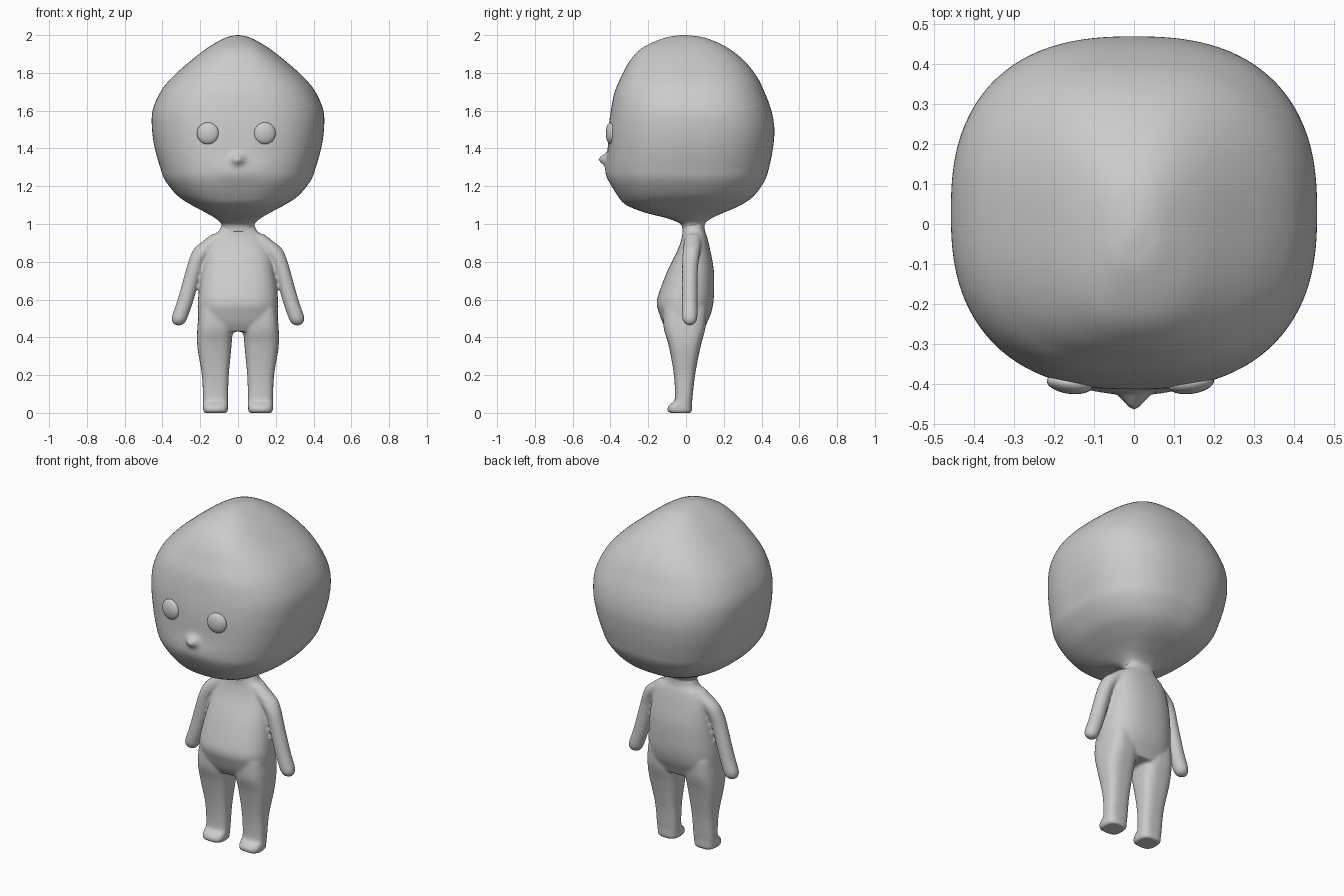
import bpy, bmesh, math

if "Cube" in bpy.data.objects:
    bpy.data.objects.remove(bpy.data.objects["Cube"])

grey = bpy.data.materials.new("plain grey")
grey.diffuse_color = (0.6, 0.6, 0.6, 1)
grey.use_nodes = True
grey.node_tree.nodes["Principled BSDF"].inputs["Base Color"].default_value = grey.diffuse_color


def catmull(rows, sub):
    """Smoothly interpolate a list of equal-length tuples."""
    out = []
    for i in range(len(rows) - 1):
        p0, p1 = rows[max(i - 1, 0)], rows[i]
        p2, p3 = rows[i + 1], rows[min(i + 2, len(rows) - 1)]
        for k in range(sub):
            t = k / sub
            out.append([0.5 * (2 * b + (c - a) * t + (2 * a - 5 * b + 4 * c - d) * t * t
                               + (3 * b - a - 3 * c + d) * t ** 3)
                        for a, b, c, d in zip(p0, p1, p2, p3)])
    return out + [list(rows[-1])]


def loft(bm, rows, power, segs, sub, side=1):
    """Stack rounded-square sections: (z, centre x, half width, front y, back y)."""
    rings = []
    for z, cx, hx, yf, yb in catmull(rows, sub):
        ring = []
        for i in range(segs):
            a = 2 * math.pi * i / segs
            c, s = math.cos(a), math.sin(a)
            r = (abs(c) ** power + abs(s) ** power) ** (-1 / power)
            ring.append(bm.verts.new((side * (cx + hx * r * c),
                                      (yf + yb) / 2 + (yb - yf) / 2 * r * s, z)))
        rings.append(ring)
    for a, b in zip(rings, rings[1:]):
        for i in range(segs):
            j = (i + 1) % segs
            bm.faces.new((a[i], a[j], b[j], b[i]))
    bm.faces.new(rings[0][::-1])
    bm.faces.new(rings[-1])


def finish(bm, name):
    bmesh.ops.recalc_face_normals(bm, faces=bm.faces)
    for f in bm.faces:
        f.smooth = True
    me = bpy.data.meshes.new(name)
    bm.to_mesh(me)
    bm.free()
    me.materials.append(grey)
    ob = bpy.data.objects.new(name, me)
    bpy.context.collection.objects.link(ob)
    return ob


# Head with neck; nose and muzzle are pushed out of the face
head = [(.96, 0, .085, -.018, .10), (1.0, 0, .088, -.03, .10), (1.03, 0, .12, -.10, .135),
        (1.06, 0, .17, -.215, .20), (1.10, 0, .245, -.315, .29), (1.15, 0, .32, -.362, .36),
        (1.23, 0, .385, -.405, .417), (1.30, 0, .412, -.416, .44), (1.4, 0, .44, -.414, .46),
        (1.5, 0, .455, -.41, .468), (1.6, 0, .452, -.398, .452), (1.7, 0, .41, -.377, .415),
        (1.78, 0, .345, -.343, .375), (1.86, 0, .255, -.30, .312), (1.93, 0, .165, -.235, .225),
        (1.98, 0, .08, -.13, .12), (1.996, 0, .03, -.06, .04), (2.0, 0, .002, -.017, -.013)]
bm = bmesh.new()
loft(bm, head, 2.5, 192, 7)
for v in bm.verts:
    if v.co.y < -.2:
        x, z = v.co.x, v.co.z
        v.co.y -= .043 * math.exp(-(x / .032) ** 2 - ((z - 1.343) / .026) ** 2)
        v.co.y -= .012 * math.exp(-(x / .13) ** 2 - ((z - 1.28) / .06) ** 2)
finish(bm, "head")

# Body: torso, legs and arms fused into one soft skin
torso = [(.43, 0, .19, -.095, .09), (.47, 0, .207, -.12, .108), (.52, 0, .212, -.14, .13),
         (.58, 0, .213, -.155, .144), (.65, 0, .206, -.138, .149), (.757, 0, .19, -.096, .147),
         (.863, 0, .168, -.044, .128), (.93, 0, .14, -.022, .112), (.965, 0, .10, -.018, .10),
         (1.01, 0, .082, -.014, .097)]
leg = [(0, .119, .058, -.085, .026), (.008, .119, .064, -.096, .031), (.03, .119, .066, -.097, .032),
       (.05, .119, .066, -.078, .032), (.075, .119, .066, -.059, .034), (.2, .12, .071, -.064, .048),
       (.35, .125, .09, -.09, .077), (.45, .122, .093, -.118, .103), (.55, .12, .085, -.12, .11)]
arm = [(.463, .315, .006, .015, .025), (.47, .314, .026, -.003, .043), (.488, .312, .038, -.016, .056),
       (.515, .306, .043, -.021, .061), (.6, .277, .043, -.021, .061), (.757, .234, .042, -.021, .063),
       (.82, .211, .045, -.02, .07), (.87, .172, .06, -.015, .078), (.91, .13, .055, -.01, .08),
       (.945, .10, .04, 0, .075)]
bm = bmesh.new()
loft(bm, torso, 2.4, 64, 5)
for side in (-1, 1):
    loft(bm, leg, 3, 40, 5, side)
    loft(bm, arm, 2, 32, 5, side)
body = finish(bm, "body")
fuse = body.modifiers.new("fuse", 'REMESH')
fuse.mode = 'VOXEL'
fuse.voxel_size = .008
fuse.use_smooth_shade = True
soft = body.modifiers.new("soften", 'SMOOTH')
soft.factor = .5
soft.iterations = 6

# Eyes: flattened domes, slightly off centre
for name, x in (("right_eye", -.16), ("left_eye", .142)):
    bm = bmesh.new()
    bmesh.ops.create_uvsphere(bm, u_segments=32, v_segments=16, radius=1)
    for v in bm.verts:
        v.co = (v.co.x * .058, v.co.y * .026, v.co.z * .058)
    eye = finish(bm, name)
    eye.location = (x, -.398, 1.48)
    eye.rotation_euler.z = math.copysign(.13, x)
